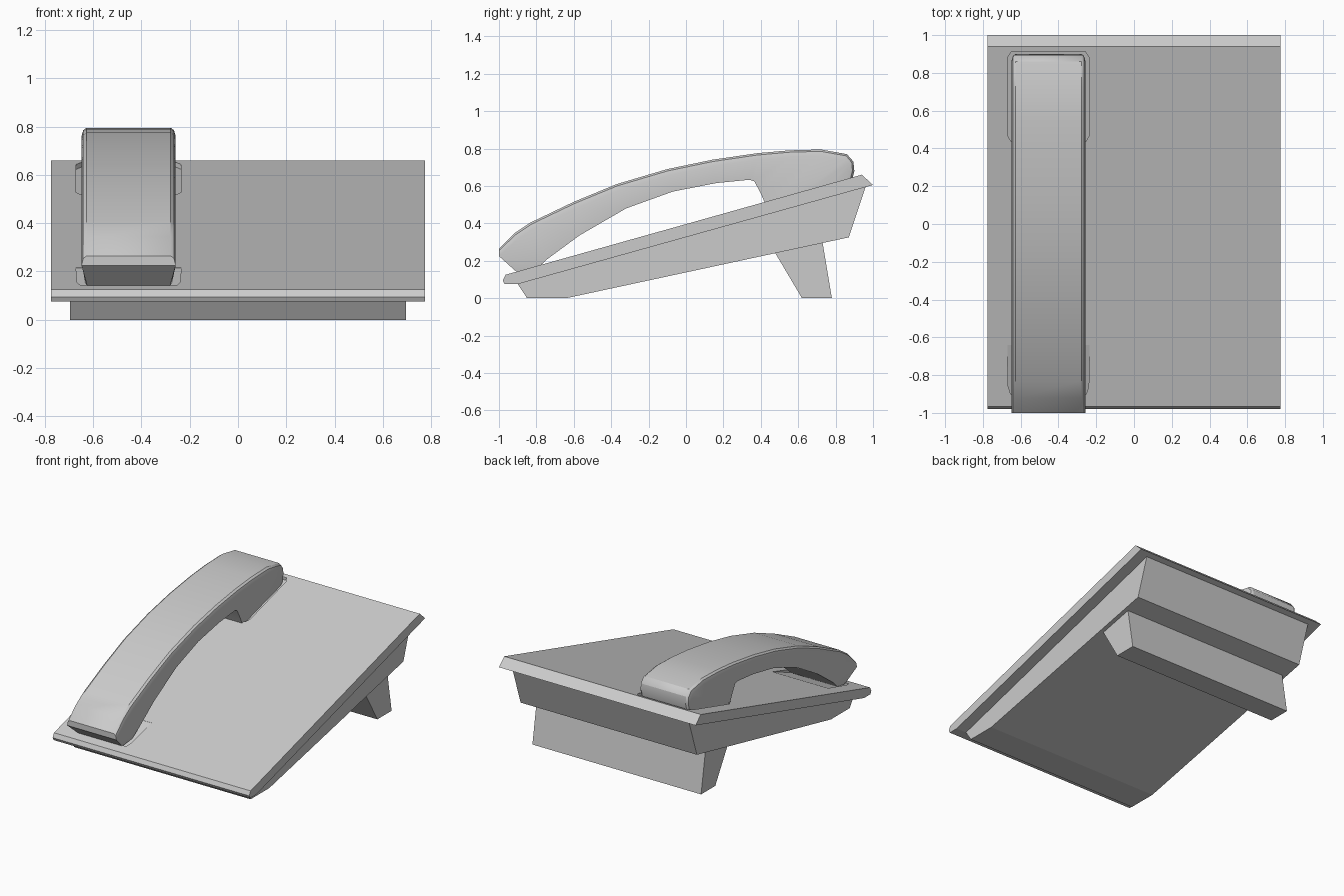
import bpy, bmesh
from mathutils import Vector

cube = bpy.data.objects.get("Cube")
if cube:
    bpy.data.objects.remove(cube, do_unlink=True)

grey = bpy.data.materials.new("plain grey")
grey.use_nodes = True
COLOUR = (0.6, 0.6, 0.6, 1)
grey.diffuse_color = COLOUR
grey.node_tree.nodes["Principled BSDF"].inputs["Base Color"].default_value = COLOUR


def loft(name, rings, caps=True):
    """Skin a row of closed rings and optionally cap both ends."""
    bm = bmesh.new()
    rows = [[bm.verts.new(p) for p in ring] for ring in rings]
    n = len(rows[0])
    for a, b in zip(rows, rows[1:]):
        for i in range(n):
            j = (i + 1) % n
            bm.faces.new((a[i], a[j], b[j], b[i]))
    for row in (rows[0], rows[-1]):
        if caps:
            bm.faces.new(row)
        else:  # symmetric ring: cap in strips joining mirrored points
            for i in range(n // 2 - 1):
                bm.faces.new((row[i], row[i + 1], row[n - 2 - i], row[n - 1 - i]))
    bmesh.ops.recalc_face_normals(bm, faces=bm.faces)
    mesh = bpy.data.meshes.new(name)
    bm.to_mesh(mesh)
    bm.free()
    mesh.materials.append(grey)
    obj = bpy.data.objects.new(name, mesh)
    bpy.context.collection.objects.link(obj)
    return obj


def side_prism(name, profile, half_width):
    """Extrude a (y, z) profile across x."""
    return loft(name, [[(x, y, z) for y, z in profile] for x in (-half_width, half_width)])


# Sloping top plate, wedge body and rear stand
plate = side_prism("top_plate", [(-0.97, 0.075), (-0.98, 0.095), (-0.965, 0.125),
                                 (0.94, 0.66), (1.0, 0.605), (-0.9, 0.075)], 0.775)
side_prism("wedge_body", [(-0.9, 0.076), (-0.85, 0), (-0.64, 0),
                          (0.87, 0.325), (0.96, 0.594)], 0.695)
side_prism("rear_stand", [(0.46, 0.27), (0.62, 0), (0.78, 0), (0.725, 0.33)], 0.665)

# Shallow cradle recesses that hold the two ends of the handset
CENTRE = -0.453


def recess(half_outline):
    """Cut a pocket from (half width, y, depth) points along one side."""
    outline = [(CENTRE - w, y, d) for w, y, d in half_outline]
    outline += [(CENTRE + w, y, d) for w, y, d in reversed(half_outline)]
    rings = []
    for top in (False, True):
        rings.append([(x, y, 0.125 + (y + 0.965) * 0.2808 + (0.1 if top else -d))
                      for x, y, d in outline])
    cutter = loft("recess_cutter", rings)
    cutter.hide_render = True
    mod = plate.modifiers.new("recess", 'BOOLEAN')
    mod.object = cutter
    mod.solver = 'EXACT'
    bpy.context.view_layer.objects.active = plate
    bpy.ops.object.modifier_apply(modifier=mod.name)
    bpy.data.objects.remove(cutter, do_unlink=True)


recess([(0.2, -0.9, 0.03), (0.213, -0.86, 0.026), (0.218, -0.64, 0.001)])
recess([(0.2, 0.44, 0.02), (0.217, 0.47, 0.02), (0.217, 0.88, 0.02), (0.195, 0.912, 0.02)])

# Curved handset: crown line paired with underside line, front to back
crown = [(-1, 0.265), (-0.92, 0.345), (-0.83, 0.405), (-0.6, 0.515), (-0.37, 0.61),
         (-0.1, 0.69), (0.14, 0.74), (0.38, 0.775), (0.55, 0.79), (0.72, 0.795),
         (0.86, 0.77), (0.895, 0.73), (0.9, 0.68), (0.885, 0.62)]
under = [(-0.9, 0.135), (-0.8, 0.155), (-0.74, 0.21), (-0.57, 0.335), (-0.32, 0.48),
         (-0.07, 0.57), (0.16, 0.615), (0.34, 0.633), (0.365, 0.625), (0.4, 0.56),
         (0.43, 0.49), (0.6, 0.54), (0.75, 0.58), (0.87, 0.615)]
rings = []
for i, (c, u) in enumerate(zip(crown, under)):
    c = Vector(c)
    before = Vector(crown[max(i - 1, 0)])
    after = Vector(crown[min(i + 1, len(crown) - 1)])
    along = (after - before).normalized()
    inward = Vector((along.y, -along.x))
    if i == 0:
        inward = Vector((0, -1.15))
    edge, mid = c + inward * 0.035, c + inward * 0.01
    low = 0.17 if i == 0 else 0.18 if i == 1 else 0.19
    half = [(low, u), (0.195, edge), (0.188, mid), (0.174, c)]
    rings.append([(CENTRE - w, p[0], p[1]) for w, p in half] +
                 [(CENTRE + w, p[0], p[1]) for w, p in reversed(half)])
handset = loft("handset", rings, caps=False)

bpy.ops.object.select_all(action='DESELECT')
handset.select_set(True)
bpy.context.view_layer.objects.active = handset
bpy.ops.object.shade_smooth_by_angle(angle=0.6)
